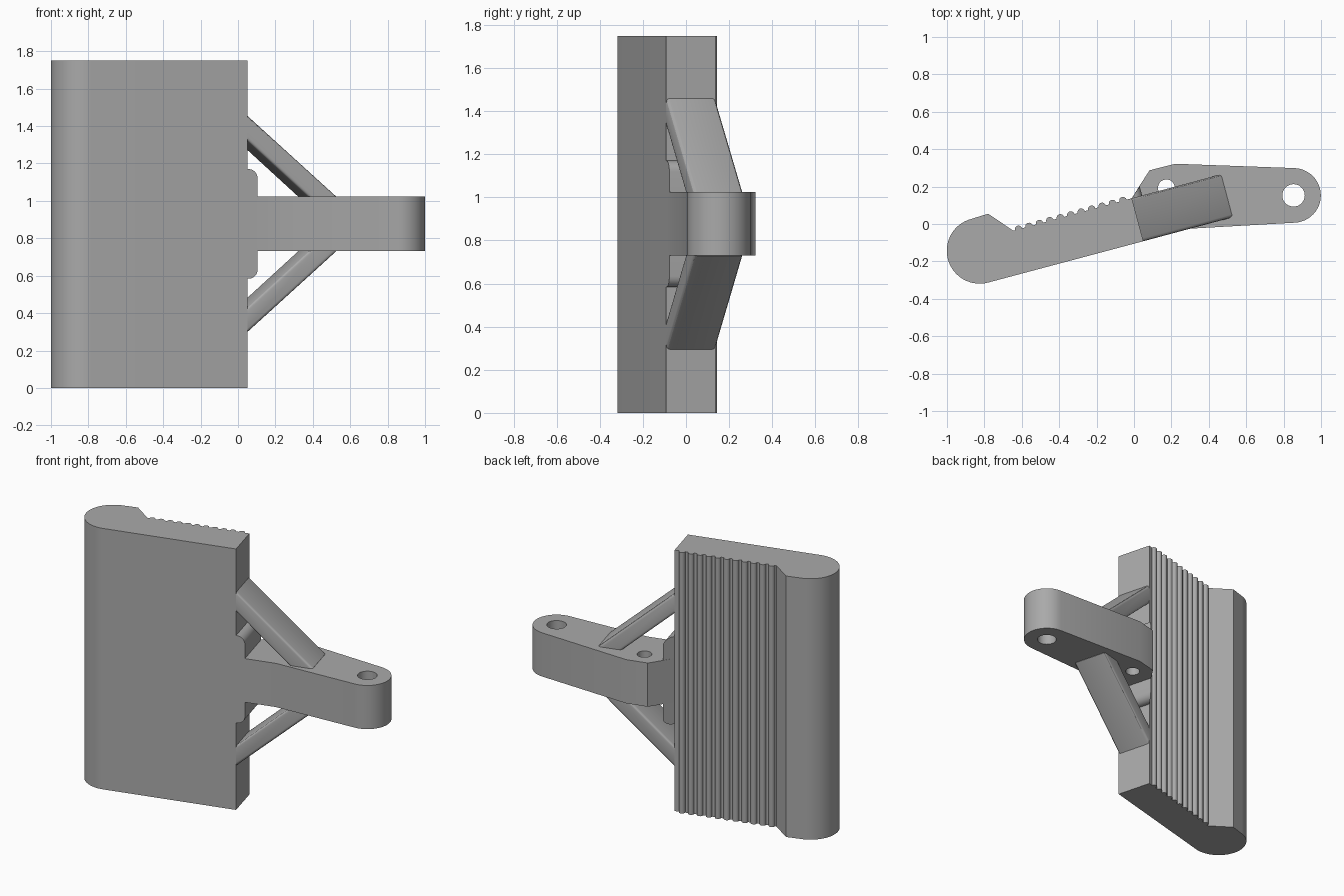
import bpy, bmesh, math
from mathutils import Vector

cube = bpy.data.objects.get("Cube")
if cube:
    bpy.data.objects.remove(cube)

grey = bpy.data.materials.new("plain grey")
grey.use_nodes = True
grey.diffuse_color = (0.4, 0.4, 0.4, 1)
grey.node_tree.nodes["Principled BSDF"].inputs["Base Color"].default_value = (0.4, 0.4, 0.4, 1)

HEIGHT = 1.75
MID = 0.877                       # height of the arm's centre plane
TILT = math.radians(15)           # slant of the plate seen from above
U = Vector((math.cos(TILT), math.sin(TILT), 0))    # along the plate
W = Vector((-math.sin(TILT), math.cos(TILT), 0))   # through the plate
CORNER = Vector((0.05, -0.092, 0))                 # front corner of the plate's end
THICK = 0.238


def arc(cx, cy, r, start, end, n):
    return [(cx + r * math.cos(math.radians(start + (end - start) * i / n)),
             cy + r * math.sin(math.radians(start + (end - start) * i / n)))
            for i in range(n + 1)]


def finish(name, bm):
    bmesh.ops.remove_doubles(bm, verts=bm.verts, dist=0.0004)
    bmesh.ops.recalc_face_normals(bm, faces=bm.faces)
    mesh = bpy.data.meshes.new(name)
    bm.to_mesh(mesh)
    bm.free()
    obj = bpy.data.objects.new(name, mesh)
    bpy.context.collection.objects.link(obj)
    mesh.materials.append(grey)
    bpy.ops.object.select_all(action='DESELECT')
    obj.select_set(True)
    bpy.context.view_layer.objects.active = obj
    bpy.ops.object.shade_smooth_by_angle(angle=math.radians(30))
    return obj


def slab(name, loops, z0, z1):
    """Upright extrusion of an outline; further loops become holes."""
    curve = bpy.data.curves.new(name + " outline", 'CURVE')
    curve.dimensions = '2D'
    curve.fill_mode = 'BOTH'
    curve.extrude = (z1 - z0) / 2
    for loop in loops:
        spline = curve.splines.new('POLY')
        spline.points.add(len(loop) - 1)
        for p, (x, y) in zip(spline.points, loop):
            p.co = (x, y, 0, 1)
        spline.use_cyclic_u = True
    temp = bpy.data.objects.new(name + " outline", curve)
    bpy.context.collection.objects.link(temp)
    bpy.context.view_layer.update()
    bm = bmesh.new()
    bm.from_mesh(temp.to_mesh())
    bpy.data.objects.remove(temp)
    bmesh.ops.translate(bm, verts=bm.verts, vec=(0, 0, (z0 + z1) / 2))
    return finish(name, bm)


def cross_prism(name, profile, side, skew=0, bevel=0):
    """Prism across the plate's thickness from a (u, height above MID) profile."""
    bm = bmesh.new()
    rows = [[bm.verts.new(CORNER + U * u + W * (0 if k == 0 else THICK + skew * u)
                          + Vector((0, 0, MID + side * h))) for u, h in profile]
            for k in (0, 1)]
    n = len(profile)
    caps = [bm.faces.new(r) for r in rows]
    for i in range(n):
        j = (i + 1) % n
        bm.faces.new((rows[0][i], rows[0][j], rows[1][j], rows[1][i]))
    if bevel:
        # round the long edges only
        edges = [e for f in caps for e in f.edges
                 if abs((e.verts[0].co - e.verts[1].co).dot(U)) > 0.25]
        bmesh.ops.bevel(bm, geom=edges, offset=bevel, segments=3, profile=0.5,
                        affect='EDGES')
    return finish(name, bm)


# Ribbed plate: rounded edge, lip, and a row of half-round ribs
end_back = CORNER + W * THICK
rib_start = Vector((-0.645, -0.036, 0))
run = end_back - rib_start
ribs = 11
pitch = run.length / (ribs + 0.35)
outline = [(CORNER.x, CORNER.y), (end_back.x, end_back.y)]
for i in reversed(range(ribs)):
    c = rib_start + run.normalized() * pitch * (i + 0.5)
    outline += arc(c.x, c.y, 0.02, 15, 195, 8)
outline += [(rib_start.x, rib_start.y), (-0.78, 0.055)]
outline += arc(-0.825, -0.143, 0.176, 105, 285, 28)
slab("ribbed_plate", [outline], 0, HEIGHT)

# Mounting arm with round end and two holes
arm = [(CORNER.x, CORNER.y), (0.30, -0.025)]
arm += arc(0.853, 0.153, 0.146, -87, 88, 24)
arm += [(0.22, 0.322), (0.083, 0.287), (0.03, 0.205), (end_back.x, end_back.y)]
slab("mounting_arm", [arm, arc(0.853, 0.153, 0.06, 0, 350, 35),
                      arc(0.173, 0.193, 0.045, 0, 350, 35)], 0.731, 1.024)

# Rounded root tabs and diagonal struts, mirrored above and below the arm
tab = [(0, 0.13), (0, 0.293)] + [(0.007 + a, 0.243 + b)
                                 for a, b in arc(0, 0, 0.05, 90, 0, 8)] + [(0.057, 0.13)]
strut = [(0, 0.448), (0, 0.582), (0.494, 0.148), (0.494, 0.11), (0.382, 0.11)]
for side, word in ((1, "upper"), (-1, "lower")):
    cross_prism(word + "_root_tab", tab, side, skew=0.9)
    cross_prism(word + "_strut", strut, side, bevel=0.016)
